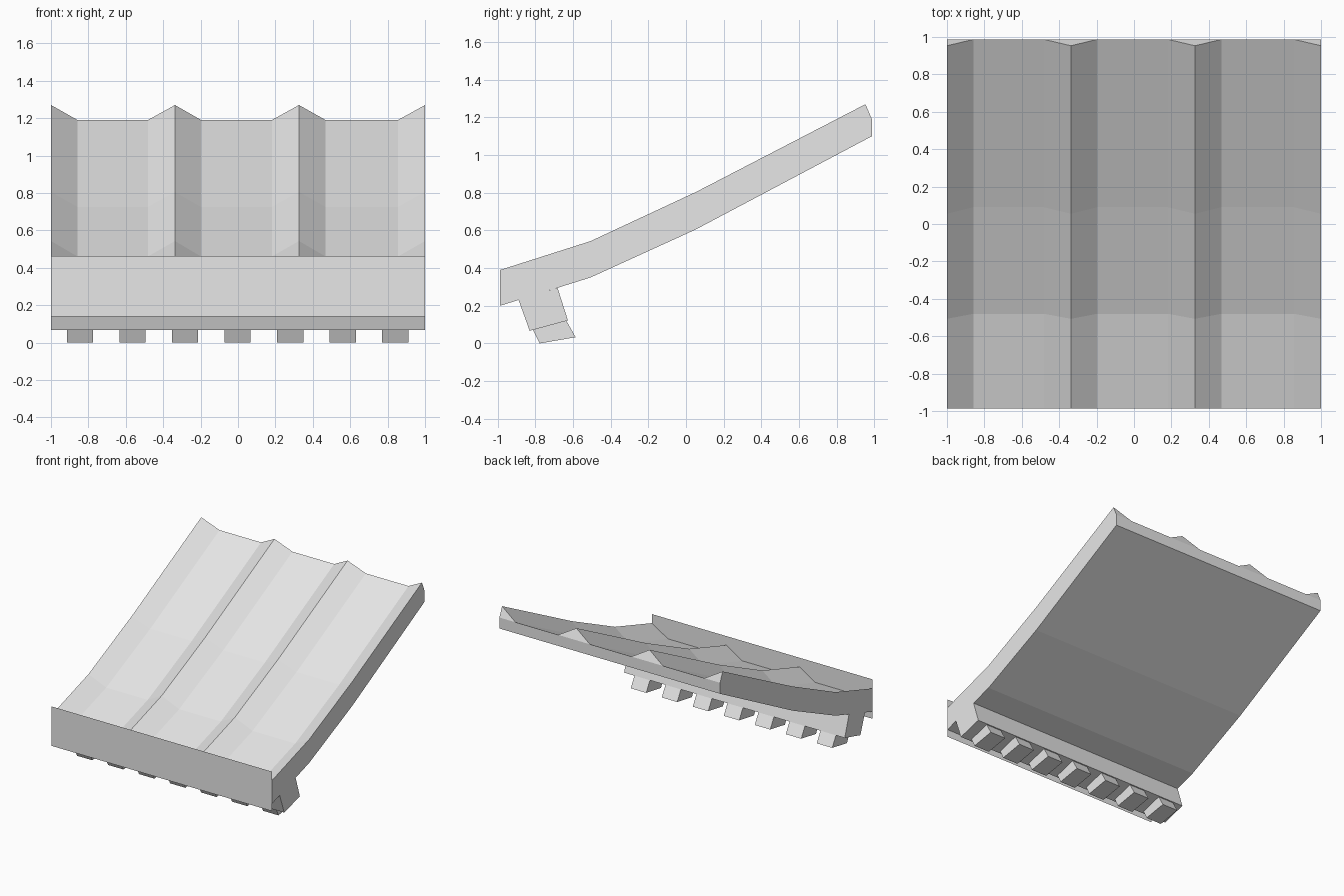
import bpy
import bmesh

if "Cube" in bpy.data.objects:
    bpy.data.objects.remove(bpy.data.objects["Cube"], do_unlink=True)

GREY = (0.8, 0.8, 0.8, 1)
grey = bpy.data.materials.new("plain_grey")
grey.use_nodes = True
grey.diffuse_color = GREY
grey.node_tree.nodes["Principled BSDF"].inputs["Base Color"].default_value = GREY


def finish(name, bm):
    bmesh.ops.recalc_face_normals(bm, faces=bm.faces)
    mesh = bpy.data.meshes.new(name)
    bm.to_mesh(mesh)
    bm.free()
    mesh.materials.append(grey)
    obj = bpy.data.objects.new(name, mesh)
    bpy.context.scene.collection.objects.link(obj)
    return obj


def loft(name, rings):
    """Closed solid through a row of matching cross-sections."""
    bm = bmesh.new()
    loops = [[bm.verts.new(p) for p in ring] for ring in rings]
    n = len(loops[0])
    for a, b in zip(loops, loops[1:]):
        for i in range(n):
            j = (i + 1) % n
            bm.faces.new((a[i], a[j], b[j], b[i]))
    bm.faces.new(loops[0])
    bm.faces.new(loops[-1])
    return finish(name, bm)


def prism(name, profile, x0, x1):
    """Side profile (y, z) stretched across x."""
    return loft(name, [[(x, y, z) for y, z in profile] for x in (x0, x1)])


# Side lines of the bent ramp, front to back
ridge = [(-0.987, 0.39), (-0.507, 0.543), (0.055, 0.805), (0.953, 1.27)]
floor = [(-0.987, 0.30), (-0.48, 0.46), (0.09, 0.725), (0.987, 1.19)]
under = [(-0.987, 0.20), (-0.507, 0.35), (0.05, 0.604), (0.987, 1.10)]

# Ramp slab
prism("ramp_slab", floor + under[::-1], -1, 1)

# Raised ribs between the channels: left foot, crest, right foot
ribs = {
    "right_edge_rib": (-1, -1, -0.858),
    "right_middle_rib": (-0.482, -0.337, -0.197),
    "left_middle_rib": (0.181, 0.326, 0.468),
    "left_edge_rib": (0.855, 1, 1),
}
for name, (a, crest, b) in ribs.items():
    loft(name, [[(a, *f), (crest, *r), (b, *f)] for r, f in zip(ridge, floor)])

# Bar under the front end
prism("hook_bar", [(-0.889, 0.231), (-0.83, 0.067), (-0.627, 0.122), (-0.682, 0.295)], -1, 1)

# Row of teeth below the bar
tooth = [(-0.812, 0.072), (-0.777, 0), (-0.586, 0.033), (-0.635, 0.12)]
for i in range(7):
    x = -0.845 + 0.281 * i
    prism(f"tooth_{i + 1}", tooth, x - 0.07, x + 0.07)

# Thin front plate
bm = bmesh.new()
bm.faces.new([bm.verts.new((x, -0.989, z)) for x, z in
              ((-1, 0.14), (1, 0.14), (1, 0.463), (-1, 0.463))])
finish("front_plate", bm)
